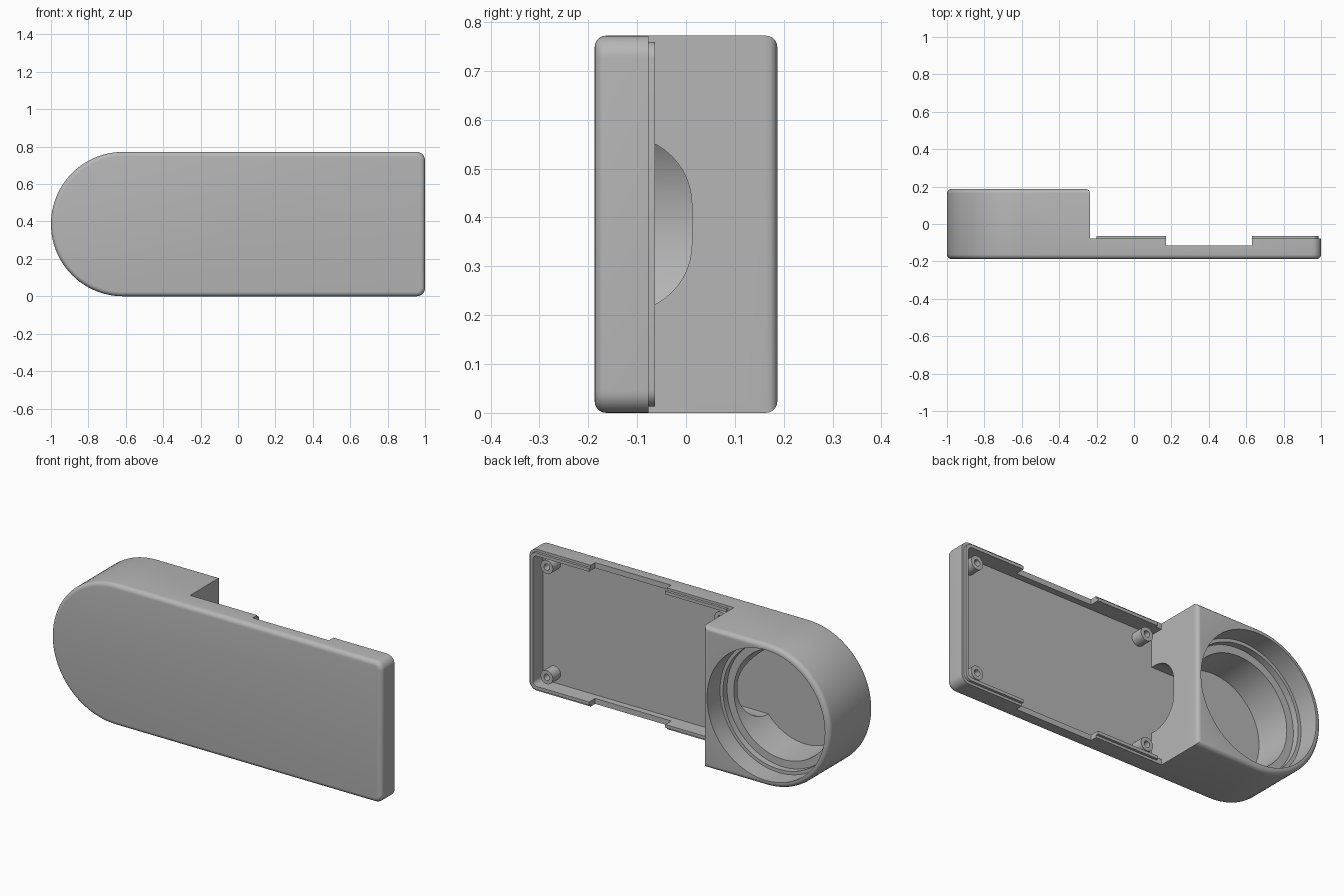
import bpy, bmesh
from math import sin, cos, pi

cube = bpy.data.objects.get("Cube")
if cube:
    bpy.data.objects.remove(cube, do_unlink=True)

grey = bpy.data.materials.new("plain_grey")
grey.use_nodes = True
grey.diffuse_color = (0.47, 0.47, 0.47, 1)
grey.node_tree.nodes["Principled BSDF"].inputs["Base Color"].default_value = (0.47, 0.47, 0.47, 1)

HEIGHT = 0.772
MID = HEIGHT / 2
FRONT, BACK = -0.187, 0.187
FLOOR, RIM, LIP = -0.15, -0.077, -0.063
BLOCK_X = -0.235      # side of the tall round housing
BORE_X = -1 + MID     # axis of the round opening

AXES = {
    "x": lambda u, v, w: (w, u, v),
    "y": lambda u, v, w: (u, w, v),
    "z": lambda u, v, w: (u, v, w),
}


def finish(name, bm):
    bmesh.ops.recalc_face_normals(bm, faces=bm.faces)
    mesh = bpy.data.meshes.new(name)
    bm.to_mesh(mesh)
    bm.free()
    mesh.materials.append(grey)
    obj = bpy.data.objects.new(name, mesh)
    bpy.context.collection.objects.link(obj)
    return obj


def rounded(u0, v0, u1, v1, radii, steps=8):
    """Rectangle outline with one radius per corner."""
    corners = [(u0, v0, 1, 1), (u1, v0, -1, 1), (u1, v1, -1, -1), (u0, v1, 1, -1)]
    pts = []
    for i, ((u, v, su, sv), r) in enumerate(zip(corners, radii)):
        n = steps * 3 if r > 0.3 else steps
        for k in range(n + 1 if r else 1):
            a = pi + i * pi / 2 + k / n * pi / 2
            p = (u + su * r + r * cos(a), v + sv * r + r * sin(a))
            if not any(abs(p[0] - q[0]) + abs(p[1] - q[1]) < 1e-5 for q in pts):
                pts.append(p)
    return pts


def prism(name, pts, w0, w1, axis="y", bevel=0):
    bm = bmesh.new()
    place = AXES[axis]
    low = [bm.verts.new(place(u, v, w0)) for u, v in pts]
    high = [bm.verts.new(place(u, v, w1)) for u, v in pts]
    caps = [bm.faces.new(low), bm.faces.new(high)]
    for i in range(len(pts)):
        j = (i + 1) % len(pts)
        bm.faces.new((low[i], low[j], high[j], high[i]))
    bmesh.ops.recalc_face_normals(bm, faces=bm.faces)
    if bevel:
        edges = [e for f in caps for e in f.edges]
        bmesh.ops.bevel(bm, geom=edges, offset=bevel, segments=5,
                        profile=0.5, affect="EDGES")
    return finish(name, bm)


def lathe(name, profile, x, z, steps):
    """Turn a (radius, y) profile about an axis parallel to y."""
    bm = bmesh.new()
    rings = []
    for r, y in profile:
        rings.append([bm.verts.new((x + r * cos(2 * pi * k / steps), y,
                                    z + r * sin(2 * pi * k / steps)))
                      for k in range(steps)])
    for a, b in zip(rings, rings[1:]):
        for k in range(steps):
            j = (k + 1) % steps
            bm.faces.new((a[k], a[j], b[j], b[k]))
    bm.faces.new(rings[0])
    bm.faces.new(rings[-1])
    return finish(name, bm)


def cut(target, cutter, keep=False):
    mod = target.modifiers.new("cut", "BOOLEAN")
    mod.operation = "DIFFERENCE"
    mod.solver = "EXACT"
    mod.object = cutter
    bpy.context.view_layer.objects.active = target
    bpy.ops.object.modifier_apply(modifier=mod.name)
    if not keep:
        bpy.data.objects.remove(cutter, do_unlink=True)


# Solid outline with a half-round end and rounded rims
shell = prism("case_shell", rounded(-1, 0, 1, HEIGHT, (MID, 0.045, 0.045, MID)),
              FRONT, BACK, bevel=0.024)

# Lower the tray part, leaving the tall housing with a softened edge
step = [(BLOCK_X, RIM), (1.2, RIM), (1.2, 0.3), (-0.257, 0.3), (-0.257, BACK),
        (-0.249, 0.185), (-0.241, 0.18), (-0.237, 0.174), (BLOCK_X, 0.165)]
cut(shell, prism("step_cutter", step, -0.2, 1, axis="z"))

# Tray hollow
inner = (0.0, 0.025, 0.025, 0.0)
cut(shell, prism("tray_cutter", rounded(BLOCK_X, 0.03, 0.97, HEIGHT - 0.03, inner),
                 FLOOR, 0.1))

# Stepped round opening
bore = [(0.285, FLOOR), (0.297, 0.04), (0.338, 0.04), (0.338, 0.075),
        (0.356, 0.075), (0.356, 0.3)]
cut(shell, lathe("bore_cutter", bore, BORE_X, MID, 96))

# Rounded passage between the tray and the round opening
passage = rounded(FLOOR, MID - 0.18, 0.012, MID + 0.18, (0, 0.14, 0.14, 0), 12)
cut(shell, prism("passage_cutter", passage, BORE_X, -0.2, axis="x"))

# Raised tongue running round the tray rim
tongue = prism("rim_tongue", rounded(-0.2, 0.013, 0.986, HEIGHT - 0.013,
                                     (0, 0.035, 0.035, 0)), RIM, LIP)
cut(tongue, prism("tongue_cutter", rounded(-0.5, 0.03, 0.97, HEIGHT - 0.03, inner),
                  -0.2, 0.1))

# Side gaps cut in both long walls
gap = prism("gap_cutter", rounded(0.17, -0.2, 0.63, 1, (0, 0, 0, 0)), -0.115, 0.1)
cut(shell, gap, keep=True)
cut(tongue, gap)

# Screw posts with blind holes
posts = []
for x, side in ((0.9, "outer"), (-0.15, "inner")):
    for z, level in ((0.085, "lower"), (HEIGHT - 0.085, "upper")):
        profile = [(0.037, FLOOR - 0.005), (0.037, -0.083), (0.017, -0.083), (0.017, -0.14)]
        posts.append(lathe(f"screw_post_{side}_{level}", profile, x, z, 32))

# Smooth curves, sharp edges
bpy.ops.object.select_all(action="DESELECT")
for obj in [shell, tongue] + posts:
    obj.select_set(True)
bpy.context.view_layer.objects.active = shell
bpy.ops.object.shade_smooth_by_angle(angle=0.5)
